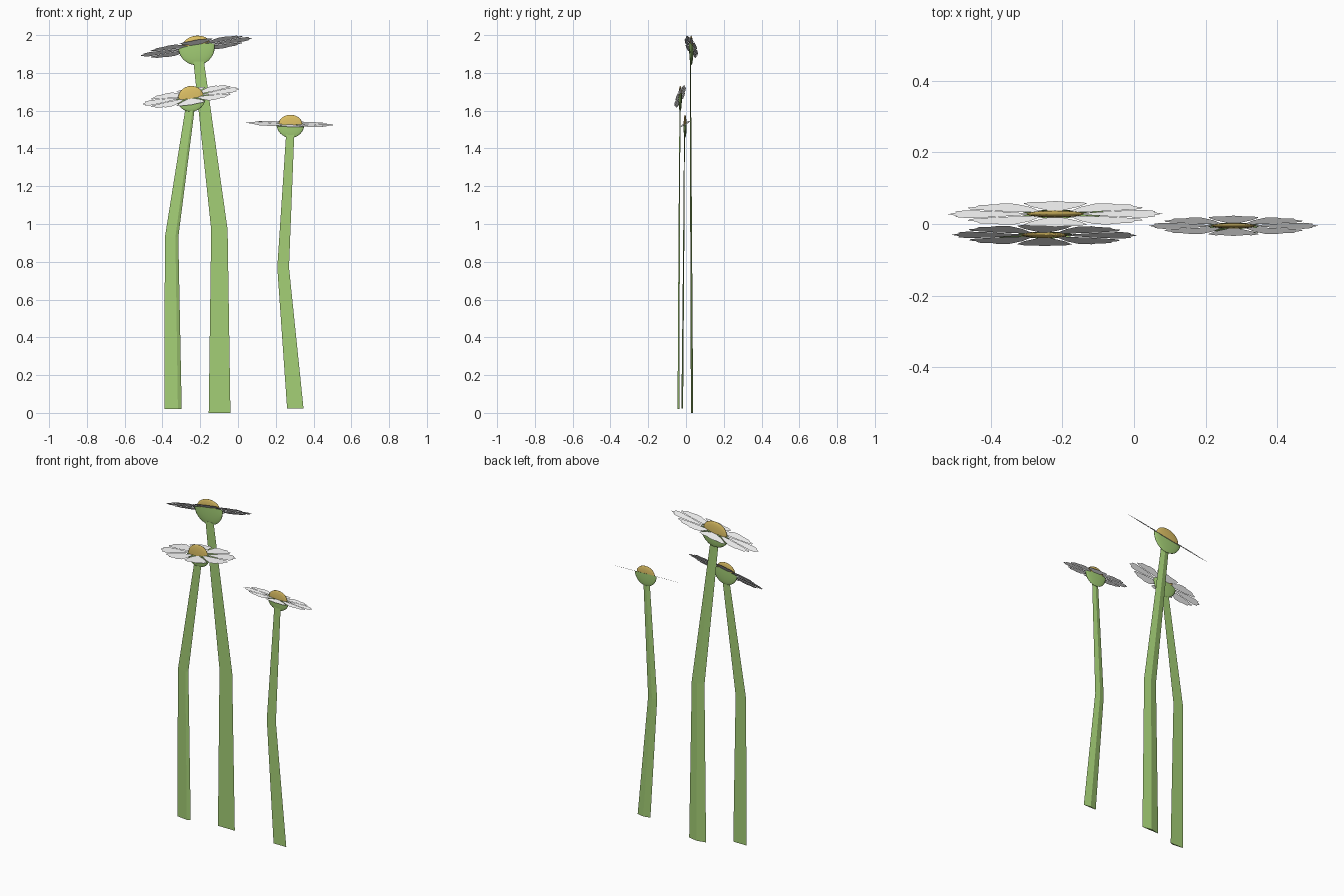
import bpy, bmesh, math
from mathutils import Matrix, Vector

if "Cube" in bpy.data.objects:
    bpy.data.objects.remove(bpy.data.objects["Cube"])

SQUASH = 0.12  # the flowers are flattened front to back


def material(name, rgb):
    m = bpy.data.materials.new(name)
    m.diffuse_color = (*rgb, 1)
    m.use_nodes = True
    m.node_tree.nodes["Principled BSDF"].inputs["Base Color"].default_value = m.diffuse_color
    return m


GREEN = material("leaf green", (0.37, 0.62, 0.18))
WHITE = material("petal white", (0.8, 0.8, 0.8))
YELLOW = material("pollen yellow", (0.73, 0.53, 0.13))


def finish(bm, name, mat, smooth=False):
    mesh = bpy.data.meshes.new(name)
    bm.to_mesh(mesh)
    bm.free()
    mesh.materials.append(mat)
    for p in mesh.polygons:
        p.use_smooth = smooth
    ob = bpy.data.objects.new(name, mesh)
    bpy.context.collection.objects.link(ob)
    return ob


def stem(name, rings, ridge, side):
    """Three-sided stem; rings are (left x, right x, y, z), side is the ridge direction in y."""
    bm = bmesh.new()
    loops = []
    for x0, x1, y, z in rings:
        d = (x1 - x0) * 0.87 * SQUASH * side
        loops.append([bm.verts.new(c) for c in (
            (x0, y - d / 2, z), (x1, y - d / 2, z), (x0 + (x1 - x0) * ridge, y + d / 2, z))])
    for a, b in zip(loops, loops[1:]):
        for i in range(3):
            j = (i + 1) % 3
            bm.faces.new((a[i], a[j], b[j], b[i]))
    bm.faces.new(loops[0])
    bm.faces.new(loops[-1])
    bmesh.ops.recalc_face_normals(bm, faces=bm.faces)
    finish(bm, name, GREEN)


def dome(name, mat, radius, height, frame):
    """Half ball; a negative height hangs below the petals."""
    bm = bmesh.new()
    bmesh.ops.create_uvsphere(bm, u_segments=24, v_segments=16, radius=1)
    bmesh.ops.delete(bm, geom=[v for v in bm.verts if v.co.z < -0.01], context='VERTS')
    bm.transform(frame @ Matrix.Diagonal((radius, radius, height, 1)))
    bmesh.ops.recalc_face_normals(bm, faces=bm.faces)
    # Open shells: make sure the normals point away from the centre
    c = frame.translation
    if sum((f.calc_center_median() - c).dot(f.normal) for f in bm.faces) < 0:
        bmesh.ops.reverse_faces(bm, faces=bm.faces)
    finish(bm, name, mat, True)


# Half petal outline: (radius, share of half angle), from base to tip
HALF = [(0.6, 1), (0.88, 0.92), (0.96, 0.6), (0.93, 0.36)]


def petals(name, radius, frame, count=8):
    bm = bmesh.new()
    half = math.pi / count * 0.96
    outline = [(0.15, 0)] + [(r, -a) for r, a in HALF] + [(1, 0)] + HALF[::-1]
    for k in range(count):
        mid = 2 * math.pi * k / count
        verts = []
        for r, a in outline:
            t = mid + a * half
            verts.append(bm.verts.new((radius * r * math.cos(t), radius * r * math.sin(t), 0)))
        bm.faces.new(verts)
    bm.transform(frame)
    finish(bm, name, WHITE)


def flower(name, centre, tilt_x, tilt_y, radius, cup, eye, eye_height, rings, ridge, side):
    frame = (Matrix.Translation(Vector(centre)) @ Matrix.Diagonal((1, SQUASH, 1, 1))
             @ Matrix.Rotation(math.radians(tilt_x), 4, 'X')
             @ Matrix.Rotation(math.radians(tilt_y), 4, 'Y'))
    petals(name + "_petals", radius, frame)
    dome(name + "_cup", GREEN, cup, -cup, frame)
    dome(name + "_eye", YELLOW, eye, eye_height, frame)
    stem(name + "_stem", rings, ridge, side)


# Tall flower at the back
flower("tall_flower", (-0.22, 0.028, 1.938), -7, -9, 0.303, 0.097, 0.08, 0.058,
       [(-0.155, -0.04, 0.032, 0), (-0.142, -0.055, 0.027, 0.97), (-0.236, -0.18, 0.023, 1.86)], 0.5, 1)
# Middle flower at the front left
flower("middle_flower", (-0.25, -0.031, 1.675), 10, -9, 0.262, 0.08, 0.066, 0.055,
       [(-0.39, -0.298, -0.04, 0.02), (-0.387, -0.316, -0.036, 0.93), (-0.277, -0.228, -0.032, 1.62)], 0.78, -1)
# Short flower on the right
flower("short_flower", (0.278, -0.005, 1.53), 4, 1.5, 0.237, 0.074, 0.062, 0.048,
       [(0.26, 0.347, -0.02, 0.022), (0.208, 0.27, -0.013, 0.77), (0.255, 0.298, -0.008, 1.48)], 0.5, 1)
